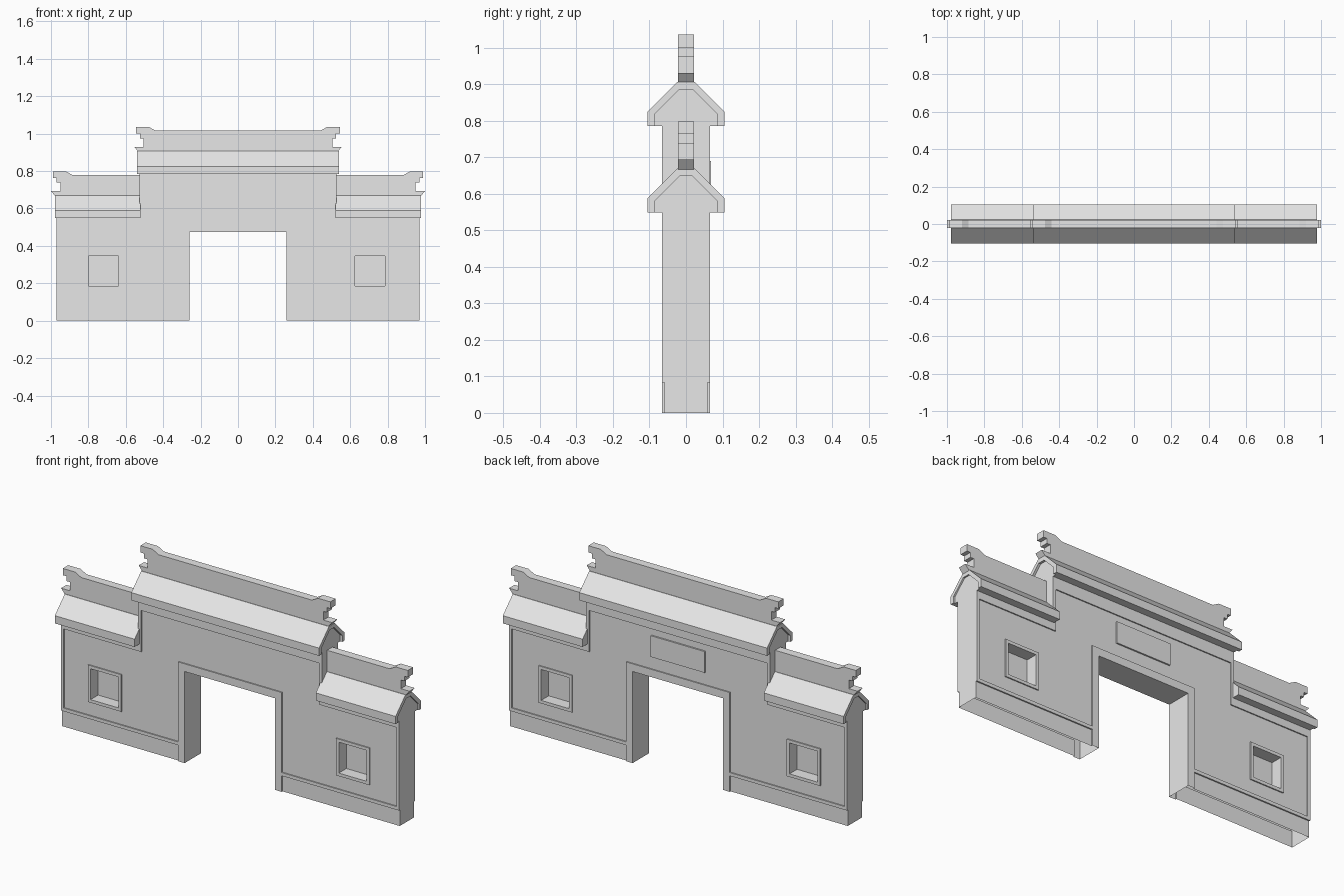
import bpy
import bmesh

cube = bpy.data.objects.get("Cube")
if cube:
    bpy.data.objects.remove(cube, do_unlink=True)

GREY = (0.8, 0.8, 0.8, 1)
stone = bpy.data.materials.new("pale_grey_stone")
stone.use_nodes = True
stone.diffuse_color = GREY
stone.node_tree.nodes["Principled BSDF"].inputs["Base Color"].default_value = GREY


def prism(name, points, axis, lo, hi):
    """Extrude an outline: axis 'y' takes (x, z) points, axis 'x' takes (y, z) points."""
    def place(p, d):
        return (p[0], d, p[1]) if axis == "y" else (d, p[0], p[1])
    bm = bmesh.new()
    face = bm.faces.new([bm.verts.new(place(p, lo)) for p in points])
    out = bmesh.ops.extrude_face_region(bm, geom=[face])
    shift = place((0, 0), hi - lo)
    bmesh.ops.translate(bm, vec=shift, verts=[v for v in out["geom"] if isinstance(v, bmesh.types.BMVert)])
    bmesh.ops.recalc_face_normals(bm, faces=bm.faces)
    mesh = bpy.data.meshes.new(name)
    bm.to_mesh(mesh)
    bm.free()
    mesh.materials.append(stone)
    obj = bpy.data.objects.new(name, mesh)
    bpy.context.collection.objects.link(obj)
    return obj


def rect(x0, x1, z0, z1):
    return [(x0, z0), (x1, z0), (x1, z1), (x0, z1)]


def mirrored(half):
    """Complete a right-hand outline with its reflection."""
    return half + [(-a, b) for a, b in reversed(half)]


def cut(target, cutter):
    mod = target.modifiers.new("cut", "BOOLEAN")
    mod.operation = "DIFFERENCE"
    mod.solver = "EXACT"
    mod.object = cutter
    cutter.hide_render = True
    bpy.context.view_layer.objects.active = target
    bpy.ops.object.modifier_apply(modifier=mod.name)
    bpy.data.objects.remove(cutter, do_unlink=True)


FACE, PANEL, PLINTH = 0.066, 0.060, 0.059
WALL_X, MID_X, DOOR_X, FRAME_X = 0.97, 0.527, 0.26, 0.297
SIDE_EAVE, MAIN_EAVE = 0.548, 0.785
DROP = MAIN_EAVE - SIDE_EAVE

# Stepped wall with the doorway
wall = prism("gate_wall", mirrored([
    (DOOR_X, 0.475), (DOOR_X, 0), (WALL_X, 0), (WALL_X, SIDE_EAVE + 0.01),
    (MID_X, SIDE_EAVE + 0.01), (MID_X, MAIN_EAVE + 0.01)]), "y", -FACE, FACE)

# Sunken panels, set-back plinths and window niches on both faces
panel = mirrored([(FRAME_X, 0.515), (FRAME_X, 0.10), (0.955, 0.10),
                  (0.955, 0.51), (0.51, 0.51), (0.51, 0.725)])
windows = {"right": rect(-0.80, -0.64, 0.185, 0.345),
           "left": rect(0.625, 0.785, 0.185, 0.345)}
for s in (-1, 1):
    cut(wall, prism("panel_cutter", panel, "y", s * PANEL, s * 0.2))
    for outline in windows.values():
        cut(wall, prism("window_cutter", outline, "y", s * 0.004, s * 0.2))
    for x in (-1, 1):
        plinth = rect(x * FRAME_X, x * 1.1, -0.1, 0.083)
        cut(wall, prism("plinth_cutter", plinth, "y", s * PLINTH, s * 0.2))

# The wall is open underneath
bm = bmesh.new()
bm.from_mesh(wall.data)
base = [f for f in bm.faces if all(abs(v.co.z) < 1e-4 for v in f.verts)]
bmesh.ops.delete(bm, geom=base, context="FACES_ONLY")
bm.to_mesh(wall.data)
bm.free()

# Raised window surrounds
M = 0.016
for side, outline in windows.items():
    (x0, z0), (x1, z1) = outline[0], outline[2]
    for s, label in ((-1, "front"), (1, "back")):
        frame = prism(f"{label}_{side}_window_frame",
                      rect(x0 - M, x1 + M, z0 - M, z1 + M), "y", s * (PANEL - 0.001), s * FACE)
        cut(frame, prism("frame_cutter", outline, "y", 0, s * 0.2))

# Tablet above the doorway on the back
prism("name_tablet", rect(-0.155, 0.155, 0.58, 0.69), "y", PANEL - 0.001, 0.068)


def roof(name, x0, x1, wall0, wall1, drop):
    """Pitched roof shell with a recessed gable filling."""
    outer = [(0.105, 0.785), (0.105, 0.825), (0.024, 0.906)]
    inner = [(0.085, 0.785), (0.085, 0.818), (0.018, 0.885)]
    outer, inner = ([(y, z - drop) for y, z in c] for c in (outer, inner))
    shell = mirrored(outer) + list(reversed(mirrored(inner)))
    prism(name, shell, "x", x0, x1)
    prism(name + "_gable", mirrored(inner), "x", wall0, wall1)


# Ornamental end of a ridge, from the roof upwards
ridge_end = [(0.53, 0.90), (0.555, 0.93), (0.505, 0.93), (0.505, 0.975), (0.525, 0.975),
             (0.525, 1.0), (0.545, 1.0), (0.545, 1.035), (0.475, 1.035), (0.44, 1.016)]

# Main roof and ridge
roof("main_roof", -0.539, 0.539, -MID_X, MID_X, 0)
prism("main_ridge", mirrored(ridge_end), "y", -0.022, 0.022)

# Side roofs and ridges
for s, side in ((-1, "right"), (1, "left")):
    roof(side + "_roof", s * 0.52, s * 0.978, s * 0.52, s * WALL_X, DROP)
    end = [(s * (x + 0.445), z - DROP) for x, z in ridge_end]
    inner_end = [(s * 0.52, end[-1][1]), (s * 0.52, end[0][1])]
    prism(side + "_ridge", end + inner_end, "y", -0.022, 0.022)
